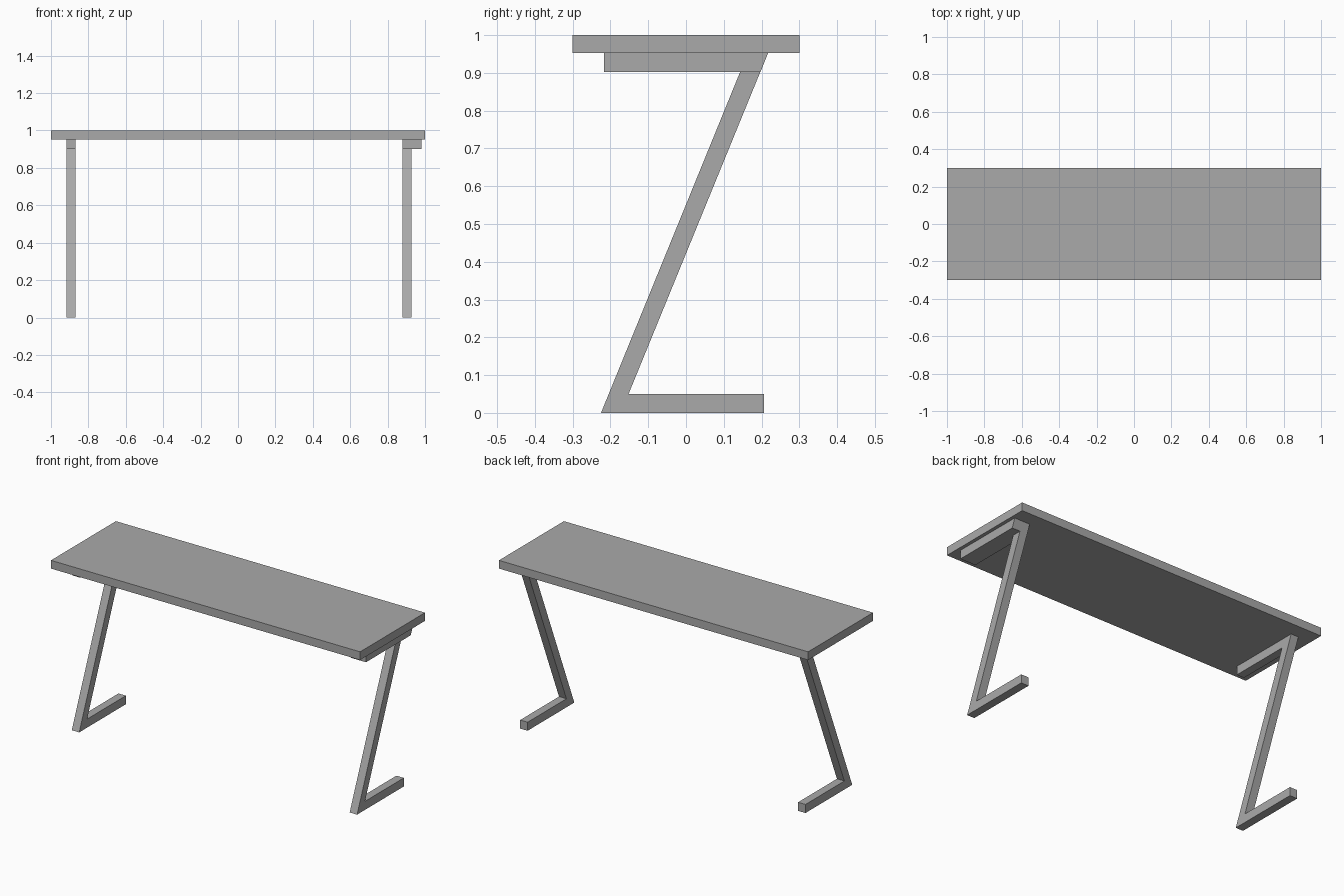
import bpy
import bmesh

cube = bpy.data.objects.get("Cube")
if cube:
    bpy.data.objects.remove(cube, do_unlink=True)

grey = bpy.data.materials.new("plain grey")
grey.use_nodes = True
colour = (0.4, 0.4, 0.4, 1)
grey.diffuse_color = colour
grey.node_tree.nodes["Principled BSDF"].inputs["Base Color"].default_value = colour


def extrude_profile(name, profile, x0, x1):
    """Sweep a closed (y, z) outline from x0 to x1."""
    bm = bmesh.new()
    face = bm.faces.new([bm.verts.new((x0, y, z)) for y, z in profile])
    swept = bmesh.ops.extrude_face_region(bm, geom=[face])
    moved = [v for v in swept["geom"] if isinstance(v, bmesh.types.BMVert)]
    bmesh.ops.translate(bm, verts=moved, vec=(x1 - x0, 0, 0))
    bmesh.ops.recalc_face_normals(bm, faces=bm.faces)
    mesh = bpy.data.meshes.new(name)
    bm.to_mesh(mesh)
    bm.free()
    mesh.materials.append(grey)
    obj = bpy.data.objects.new(name, mesh)
    bpy.context.collection.objects.link(obj)
    return obj


UNDER = 0.952    # underside of the top
BAR = 0.902      # underside of the upper arms
FOOT = 0.05      # upper face of the feet

# Tabletop
extrude_profile("tabletop", [(-0.3, UNDER), (0.3, UNDER), (0.3, 1), (-0.3, 1)], -1, 1)

# Z-shaped legs: foot, slanted post and upper arm in one outline
z_outline = [(-0.225, 0), (0.207, 0), (0.207, FOOT), (-0.152, FOOT),
             (0.217, UNDER), (-0.217, UNDER), (-0.217, BAR), (0.143, BAR)]
extrude_profile("right_leg", z_outline, -0.918, -0.87)
extrude_profile("left_leg", z_outline, 0.88, 0.928)

# Widened upper arm on the outer side of the left leg
arm_outline = [(-0.217, BAR), (0.197, BAR), (0.217, UNDER), (-0.217, UNDER)]
extrude_profile("left_arm_extension", arm_outline, 0.928, 0.98)
